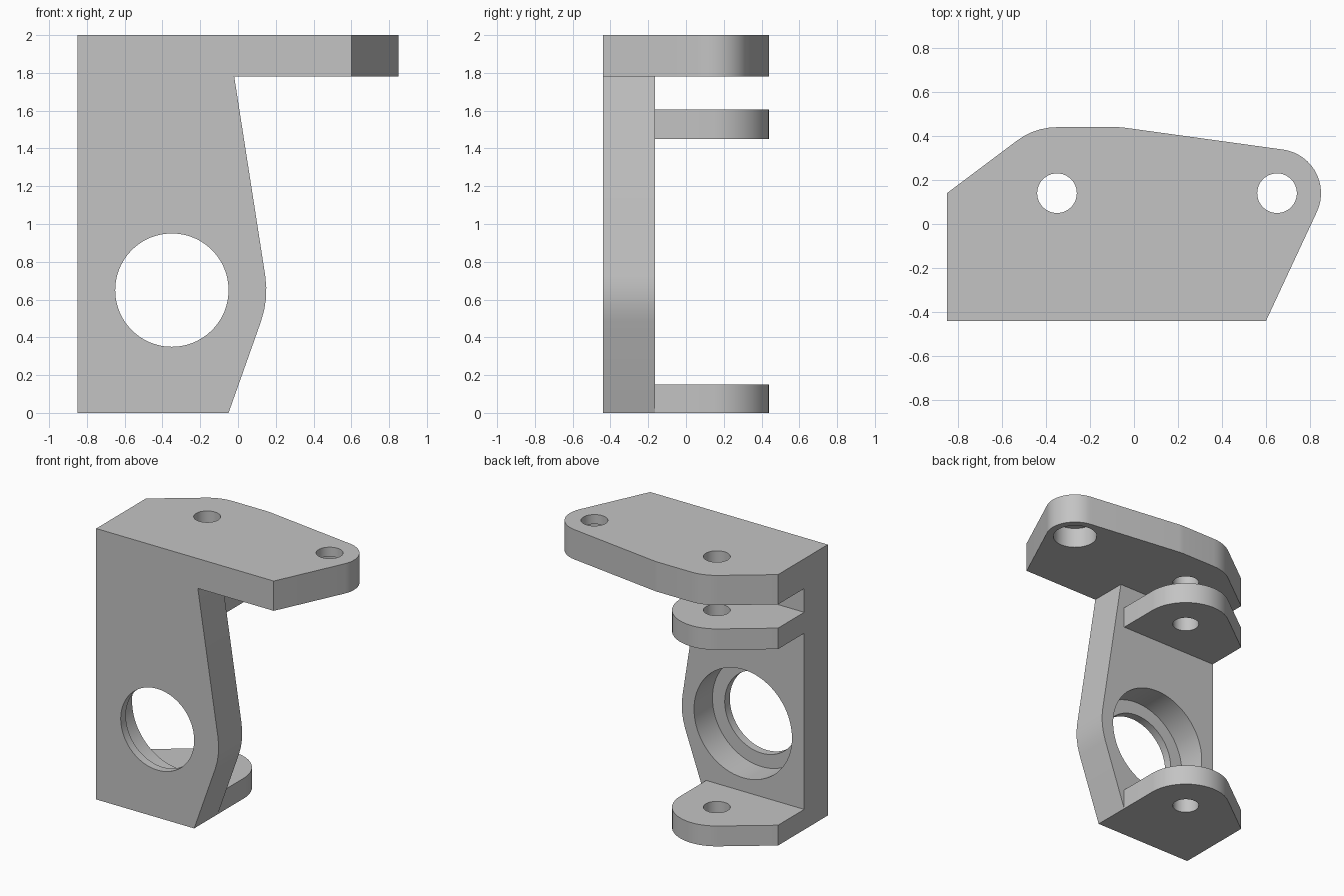
import bpy, bmesh, math
from mathutils import Vector

default = bpy.data.objects.get("Cube")
if default:
    bpy.data.objects.remove(default, do_unlink=True)

# Single material
GREY = (0.55, 0.55, 0.55, 1)
metal = bpy.data.materials.new("plain grey")
metal.use_nodes = True
metal.diffuse_color = GREY
metal.node_tree.nodes["Principled BSDF"].inputs["Base Color"].default_value = GREY


def rounded_outline(discs, steps=24):
    """Counter-clockwise outline wrapped around discs (x, y, radius); radius 0 is a sharp corner."""
    count = len(discs)
    normals = []
    for i, (x, y, r) in enumerate(discs):
        nx, ny, nr = discs[(i + 1) % count]
        heading = math.atan2(ny - y, nx - x)
        normals.append(heading - math.acos((r - nr) / math.hypot(nx - x, ny - y)))
    points = []
    for i, (x, y, r) in enumerate(discs):
        if r == 0:
            points.append((x, y))
            continue
        start = normals[i - 1]
        sweep = (normals[i] - start) % math.tau
        n = max(3, math.ceil(steps * sweep / math.pi))
        for k in range(n + 1):
            a = start + sweep * k / n
            points.append((x + r * math.cos(a), y + r * math.sin(a)))
    return points


def prism(name, outline, low, high, axis="Z"):
    """Extrude an outline along Z, or an (x, z) outline along Y."""
    def place(p, h):
        return Vector((p[0], p[1], h)) if axis == "Z" else Vector((p[0], h, p[1]))
    bm = bmesh.new()
    bottom = [bm.verts.new(place(p, low)) for p in outline]
    top = [bm.verts.new(place(p, high)) for p in outline]
    bm.faces.new(bottom)
    bm.faces.new(top)
    for i in range(len(outline)):
        j = (i + 1) % len(outline)
        bm.faces.new((bottom[i], bottom[j], top[j], top[i]))
    bmesh.ops.recalc_face_normals(bm, faces=bm.faces)
    mesh = bpy.data.meshes.new(name)
    bm.to_mesh(mesh)
    bm.free()
    mesh.materials.append(metal)
    obj = bpy.data.objects.new(name, mesh)
    bpy.context.collection.objects.link(obj)
    return obj


def cylinder(name, x, y, radius, low, high, axis="Z", sides=64):
    ring = [(x + radius * math.cos(math.tau * i / sides),
             y + radius * math.sin(math.tau * i / sides)) for i in range(sides)]
    return prism(name, ring, low, high, axis)


def combine(target, tool, operation):
    tool.hide_render = True
    mod = target.modifiers.new(operation.lower(), "BOOLEAN")
    mod.operation = operation
    mod.solver = "EXACT"
    mod.object = tool
    bpy.context.view_layer.objects.active = target
    bpy.ops.object.modifier_apply(modifier=mod.name)
    bpy.data.objects.remove(tool, do_unlink=True)


LEFT, FRONT, BACK_OF_WALL = -0.85, -0.44, -0.165
PIN_X, PIN_Y = -0.35, 0.14
ARM_X = 0.65
BORE_Z = 0.65

# Upright wall, bulging around the large bore
bracket = prism("bracket", rounded_outline([
    (LEFT, 0, 0), (-0.05, 0, 0), (PIN_X, BORE_Z, 0.5),
    (-0.02, 1.78, 0), (LEFT, 1.78, 0)]), FRONT, BACK_OF_WALL, "Y")

# Top plate with the rounded arm
combine(bracket, prism("top_plate", rounded_outline([
    (LEFT, FRONT, 0), (0.6, FRONT, 0), (ARM_X, PIN_Y, 0.2),
    (-0.08, PIN_Y, 0.3), (PIN_X, PIN_Y, 0.3), (LEFT, PIN_Y, 0)]), 1.78, 2), "UNION")

# Two hinge lugs, rooted inside the wall
lug_outline = rounded_outline([
    (LEFT, -0.3, 0), (-0.05, -0.3, 0), (PIN_X, PIN_Y, 0.3), (LEFT, PIN_Y, 0)])
for name, low, high in (("lower_lug", 0, 0.15), ("upper_lug", 1.45, 1.605)):
    combine(bracket, prism(name, lug_outline, low, high), "UNION")

# Bore with its wider recess behind, pin holes, and arm hole with a recess below
for cutter in (
        cylinder("bore", PIN_X, BORE_Z, 0.3, -0.6, 0, "Y", 96),
        cylinder("bore_recess", PIN_X, BORE_Z, 0.4, -0.38, 0, "Y", 96),
        cylinder("pin_hole", PIN_X, PIN_Y, 0.09, -0.2, 2.2),
        cylinder("arm_hole", ARM_X, PIN_Y, 0.09, 1.6, 2.2),
        cylinder("arm_recess", ARM_X, PIN_Y, 0.15, 1.6, 1.93)):
    combine(bracket, cutter, "DIFFERENCE")

# Merge leftover flat seams, then smooth the round faces
bm = bmesh.new()
bm.from_mesh(bracket.data)
bmesh.ops.remove_doubles(bm, verts=bm.verts, dist=0.0001)
bmesh.ops.dissolve_limit(bm, angle_limit=0.003, verts=bm.verts, edges=bm.edges)
bm.to_mesh(bracket.data)
bm.free()

bpy.ops.object.select_all(action="DESELECT")
bracket.select_set(True)
bpy.context.view_layer.objects.active = bracket
bpy.ops.object.shade_smooth_by_angle(angle=math.radians(30))
